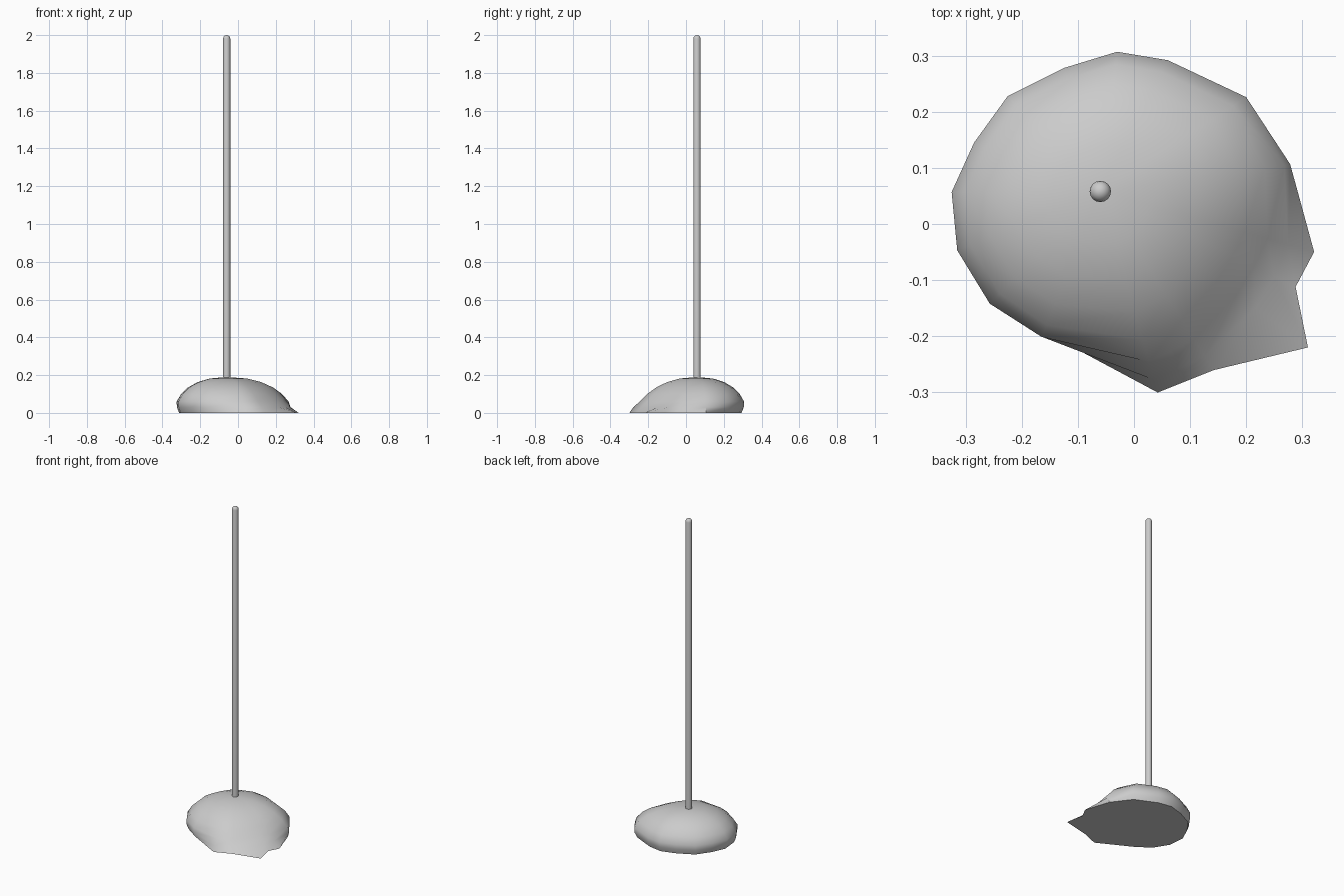
import bpy, bmesh, math

if "Cube" in bpy.data.objects:
    bpy.data.objects.remove(bpy.data.objects["Cube"])

CX, CY = -0.06, 0.058  # pole axis


def make_object(name, rings, bottom=True, top=None):
    """Loft closed rings into a capped, smooth-shaded solid."""
    bm = bmesh.new()
    rows = [[bm.verts.new(p) for p in ring] for ring in rings]
    n = len(rows[0])
    for a, b in zip(rows, rows[1:]):
        for i in range(n):
            j = (i + 1) % n
            bm.faces.new((a[i], a[j], b[j], b[i]))
    if bottom:
        bm.faces.new(rows[0][::-1])
    tip = bm.verts.new(top)
    for i in range(n):
        bm.faces.new((rows[-1][i], rows[-1][(i + 1) % n], tip))
    bmesh.ops.recalc_face_normals(bm, faces=bm.faces)
    me = bpy.data.meshes.new(name)
    bm.to_mesh(me)
    bm.free()
    ob = bpy.data.objects.new(name, me)
    bpy.context.collection.objects.link(ob)
    bpy.ops.object.select_all(action='DESELECT')
    ob.select_set(True)
    bpy.context.view_layer.objects.active = ob
    bpy.ops.object.shade_smooth_by_angle(angle=math.radians(55))
    return ob


# Slumped mound: outline x, y and how much each side slumps outward
outline = [
    (-0.325, 0.057, 0), (-0.315, -0.047, 0), (-0.257, -0.142, 0),
    (-0.165, -0.203, 0.15), (0.043, -0.303, 0.85), (0.143, -0.262, 0.9),
    (0.310, -0.220, 1), (0.288, -0.112, 1), (0.322, -0.050, 0.95),
    (0.282, 0.107, 0.35), (0.200, 0.226, 0), (0.060, 0.292, 0),
    (-0.030, 0.307, 0), (-0.125, 0.278, 0), (-0.225, 0.228, 0),
    (-0.285, 0.145, 0)]

# height, radius fraction on the round side, radius on the slumped side
profile = [(0.0, 0.95, None), (0.03, 0.995, 0.345), (0.06, 1.0, 0.305),
           (0.10, 0.91, 0.262), (0.135, 0.77, 0.212), (0.163, 0.58, 0.155),
           (0.182, 0.34, 0.09)]

rings = []
for z, frac, slump in profile:
    ring = []
    for x, y, w in outline:
        dx, dy = x - CX, y - CY
        r = math.hypot(dx, dy)
        flow = r if slump is None else min(slump, r * (1 - 0.7 * z))
        k = (frac * r * (1 - w) + flow * w) / r
        ring.append((CX + dx * k, CY + dy * k, z))
    rings.append(ring)
make_object("base_mound", rings, top=(CX, CY, 0.19))

# Upright pole with rounded top
R, N = 0.019, 16
levels = [(R, 0.1), (R, 2 - R)]
levels += [(R * math.cos(a), 2 - R + R * math.sin(a))
           for a in (math.radians(d) for d in (22.5, 45, 67.5))]
rings = [[(CX + r * math.cos(2 * math.pi * i / N),
           CY + r * math.sin(2 * math.pi * i / N), z) for i in range(N)]
         for r, z in levels]
make_object("pole", rings, top=(CX, CY, 2.0))
